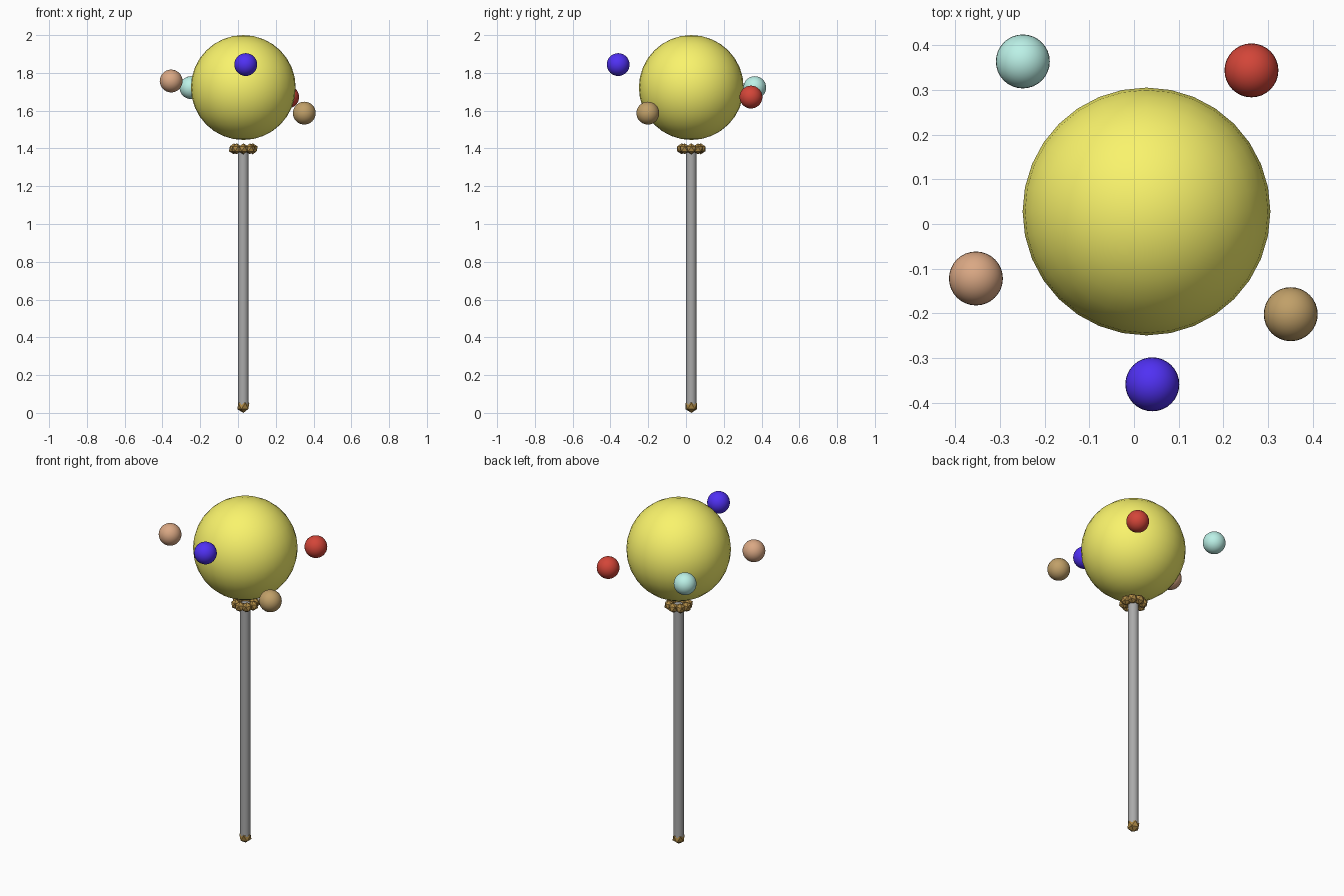
import bpy
from math import cos, sin, tau

if "Cube" in bpy.data.objects:
    bpy.data.objects.remove(bpy.data.objects["Cube"])

C = 0.028  # axis of the staff in x and y


def material(name, rgb):
    m = bpy.data.materials.new(name)
    m.diffuse_color = (*rgb, 1)
    m.use_nodes = True
    m.node_tree.nodes["Principled BSDF"].inputs["Base Color"].default_value = m.diffuse_color
    return m


def finish(name, mat, smooth=False):
    o = bpy.context.object
    o.name = name
    o.data.materials.append(mat)
    if smooth:
        bpy.ops.object.shade_smooth_by_angle()
    return o


def ball(name, loc, r, mat):
    bpy.ops.mesh.primitive_uv_sphere_add(segments=32, ring_count=16, radius=r, location=loc)
    return finish(name, mat, True)


def nugget(name, loc, r, mat):
    bpy.ops.mesh.primitive_ico_sphere_add(subdivisions=1, radius=r, location=loc)
    return finish(name, mat)


bronze = material("bronze", (0.42, 0.25, 0.06))
steel = material("steel", (0.4, 0.4, 0.4))

# Shaft
bpy.ops.mesh.primitive_cylinder_add(vertices=16, radius=0.028, depth=1.365, location=(C, C, 0.7175))
finish("shaft", steel, True)

# Faceted foot and ring of faceted beads
nugget("foot", (C, C, 0.036), 0.036, bronze)
for i in range(8):
    a = tau * i / 8
    nugget(f"collar_bead_{i}", (C + 0.05 * cos(a), C + 0.05 * sin(a), 1.398), 0.029, bronze)

# Large floating sun ball
ball("sun", (C, C, 1.7225), 0.2775, material("yellow", (0.95, 0.9, 0.15)))

# Small orbiting planets
planets = [
    ("teal", (-0.249, 0.364, 1.722), (0.5, 0.88, 0.8)),
    ("red", (0.263, 0.344, 1.672), (0.65, 0.06, 0.04)),
    ("copper", (-0.354, -0.122, 1.757), (0.7, 0.39, 0.23)),
    ("brown", (0.351, -0.202, 1.587), (0.53, 0.35, 0.14)),
    ("blue", (0.041, -0.359, 1.844), (0.08, 0.03, 0.9)),
]
for name, loc, rgb in planets:
    ball(f"{name}_planet", loc, 0.0604, material(name, rgb))
